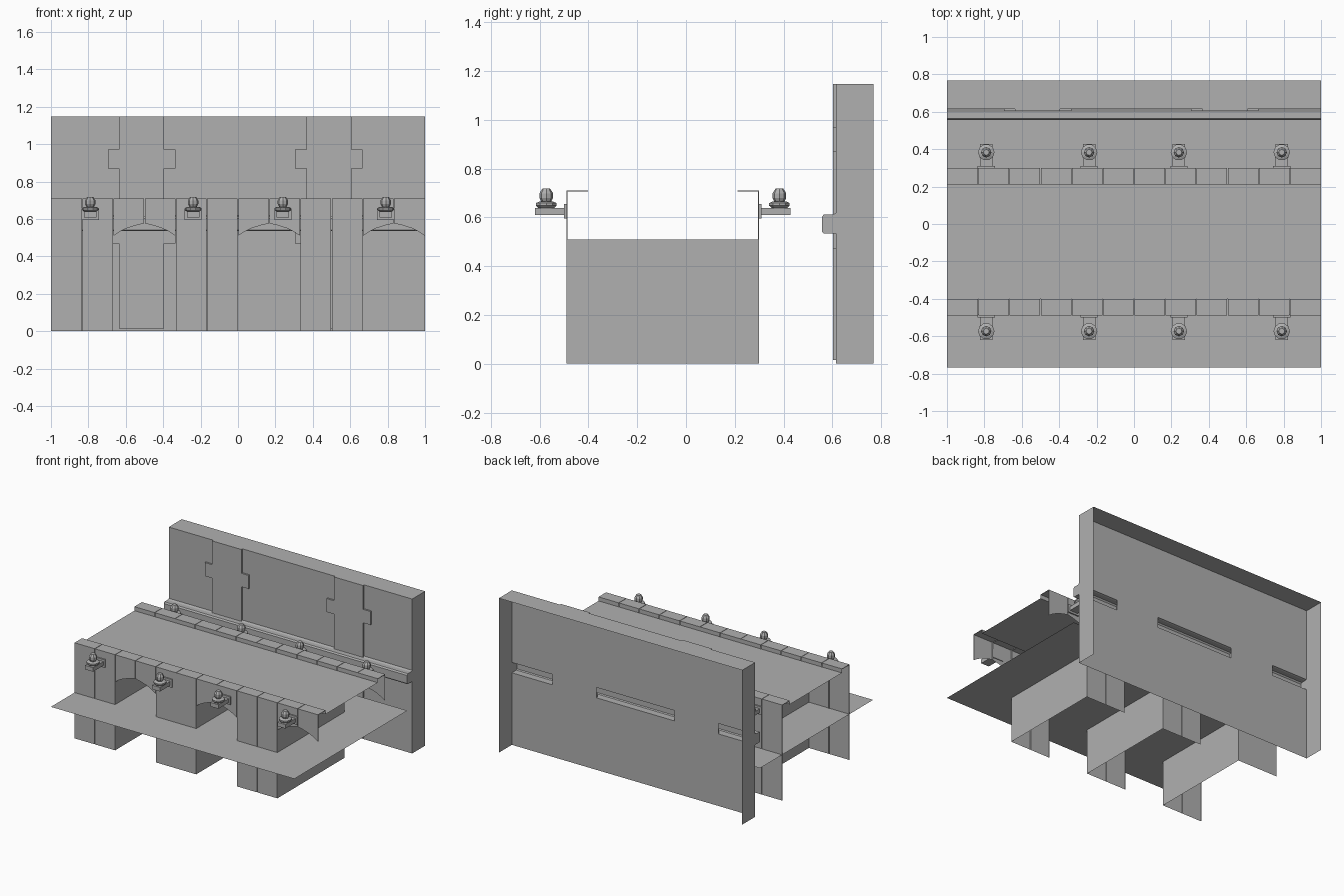
import bpy, bmesh, math

if "Cube" in bpy.data.objects:
    bpy.data.objects.remove(bpy.data.objects["Cube"])

STONE = bpy.data.materials.new("stone_grey")
STONE.diffuse_color = (0.435, 0.435, 0.435, 1)
STONE.use_nodes = True
STONE.node_tree.nodes["Principled BSDF"].inputs["Base Color"].default_value = STONE.diffuse_color

def build(name, polys):
    """Mesh object from a list of polygons (each a list of points)."""
    bm = bmesh.new()
    for p in polys:
        bm.faces.new([bm.verts.new(v) for v in p])
    bmesh.ops.remove_doubles(bm, verts=bm.verts, dist=0.0005)
    me = bpy.data.meshes.new(name)
    bm.to_mesh(me)
    bm.free()
    me.materials.append(STONE)
    ob = bpy.data.objects.new(name, me)
    bpy.context.collection.objects.link(ob)
    return ob

def sweep_x(profile, x0, x1):
    """Open (y, z) profile swept along x."""
    return [[(x0, *a), (x1, *a), (x1, *b), (x0, *b)] for a, b in zip(profile, profile[1:])]

def box_polys(x0, x1, y0, y1, z0, z1):
    c = [(x, y, z) for x in (x0, x1) for y in (y0, y1) for z in (z0, z1)]
    idx = [(0, 1, 3, 2), (4, 6, 7, 5), (0, 4, 5, 1), (2, 3, 7, 6), (0, 2, 6, 4), (1, 5, 7, 3)]
    return [[c[i] for i in f] for f in idx]

def revolve(profile, cx, cy, n):
    """(radius, z) profile turned about a vertical axis, capped at both ends."""
    rings = [[(cx + r * math.cos(2 * math.pi * i / n), cy + r * math.sin(2 * math.pi * i / n), z)
              for i in range(n)] for r, z in profile]
    polys = [[a[i], a[(i + 1) % n], b[(i + 1) % n], b[i]]
             for a, b in zip(rings, rings[1:]) for i in range(n)]
    return polys + [rings[0][::-1], rings[-1]]

W, G = 1 / 6, 0.0015            # width of one facade panel, half joint gap
FRONT, BACK = -0.49, 0.30       # facade planes
TOP, DECK, SPRING = 0.71, 0.68, 0.51
ARCH = [(0, SPRING), (0.035, 0.533), (0.07, 0.55), (0.12, 0.566), (W - G, 0.576)]
LIP, RIM = 0.088, 0.004         # coping depth, joint return depth

# Bridge facades: pier panels, arched panels and coping blocks, with fine joints
for side, y, out in (("front", FRONT, -1), ("back", BACK, 1)):
    yi, inner = y - out * RIM, y - out * LIP
    panels, coping = [], []
    for i in range(12):
        a = -1 + i * W + (G if i > 0 else 0)
        b = -1 + (i + 1) * W - (G if i < 11 else 0)
        za = zb = 0
        if i % 4 < 2:
            panels.append([(a, y, 0), (b, y, 0), (b, y, TOP), (a, y, TOP)])
        elif i % 4 == 2:
            za, zb = SPRING, ARCH[-1][1]
            low = [(a + u, y, z) for u, z in ARCH[:-1]] + [(b, y, zb)]
            panels.append(low + [(b, y, TOP), (a, y, TOP)])
        else:
            za, zb = ARCH[-1][1], SPRING
            low = [(b - u, y, z) for u, z in ARCH[:-1]] + [(a, y, za)]
            panels.append(low + [(a, y, TOP), (b, y, TOP)])
        coping += sweep_x([(y, TOP), (inner, TOP), (inner, DECK)], a, b)
        for x, z in ((a, za), (b, zb)):
            panels.append([(x, y, z), (x, yi, z), (x, yi, TOP), (x, y, TOP)])
            coping.append([(x, y, TOP), (x, inner, TOP), (x, inner, TOP - RIM), (x, y, TOP - RIM)])
    build(side + "_facade", panels)
    build(side + "_coping", coping)

    # Bollard lights on wall brackets
    for i, x in enumerate((-0.79, -0.24, 0.24, 0.79)):
        c = y + out * 0.083
        p = box_polys(x - 0.046, x + 0.046, *sorted((y - out * 0.005, y + out * 0.01)), 0.595, 0.655)
        q = box_polys(x - 0.033, x + 0.033, *sorted((y + out * 0.01, y + out * 0.129)), 0.609, 0.639)
        build(f"{side}_bracket_{i}", p)
        build(f"{side}_bracket_arm_{i}", q)
        build(f"{side}_lamp_base_{i}", revolve(
            [(0.034, 0.639), (0.044, 0.648), (0.044, 0.659), (0.03, 0.665)], x, c, 10))
        build(f"{side}_lamp_bulb_{i}", revolve(
            [(0.02, 0.664), (0.028, 0.68), (0.028, 0.699), (0.016, 0.718)], x, c, 8))

# Pier side walls inside the arches
build("pier_sides", [[(x, FRONT, 0), (x, BACK, 0), (x, BACK, SPRING), (x, FRONT, SPRING)]
                     for x in (-4 * W, 0, 4 * W)])

# Deck and water sheets
def sheet(name, y0, y1, z):
    build(name, [[(-1, y0, z), (1, y0, z), (1, y1, z), (-1, y1, z)]])

sheet("bridge_deck", FRONT + LIP, BACK - LIP, DECK)
sheet("water", -0.768, 0.56, 0.34)

# Rear wall shell: open at back and bottom, slots behind the moulding
H, WY, BY = 1.147, 0.616, 0.768
M0, M1 = 0.535, 0.612
cuts = [-1, -0.70, -0.335, 0.305, 0.665, 1]
wall = []
for i, (a, b) in enumerate(zip(cuts, cuts[1:])):
    for j, (c, d) in enumerate(((0, M0), (M0, M1), (M1, H))):
        if j != 1 or i % 2:
            wall.append([(a, WY, c), (b, WY, c), (b, WY, d), (a, WY, d)])
wall.append([(-1, WY, H), (1, WY, H), (1, BY, H), (-1, BY, H)])
for x in (-1, 1):
    wall.append([(x, WY, 0), (x, BY, 0), (x, BY, H), (x, WY, H)])
build("rear_wall", wall)

# Moulding along the wall, with end caps
molding = [(WY, M0), (0.563, M0), (0.557, M0 + 0.007), (0.557, M1 - 0.01),
           (0.565, M1), (0.60, M1), (WY, M1 + 0.006)]
build("wall_moulding", sweep_x(molding, -1, 1) + [[(x, *p) for p in molding] for x in (-1, 1)])

# Raised pilasters with stepped tabs
right_half = [(0.12, 0.015), (0.12, 0.47), (0.18, 0.47), (0.18, 0.57), (0.12, 0.57),
              (0.12, 0.87), (0.18, 0.87), (0.18, 0.97), (0.12, 0.97), (0.12, H)]
outline = right_half + [(-u, z) for u, z in reversed(right_half)]
for name, cx in (("left_pilaster", -0.515), ("right_pilaster", 0.486)):
    face = [(cx + u, 0.603, z) for u, z in outline]
    rim = [[p, q, (q[0], WY, q[2]), (p[0], WY, p[2])] for p, q in zip(face, face[1:] + face[:1])]
    build(name, [face] + rim)
